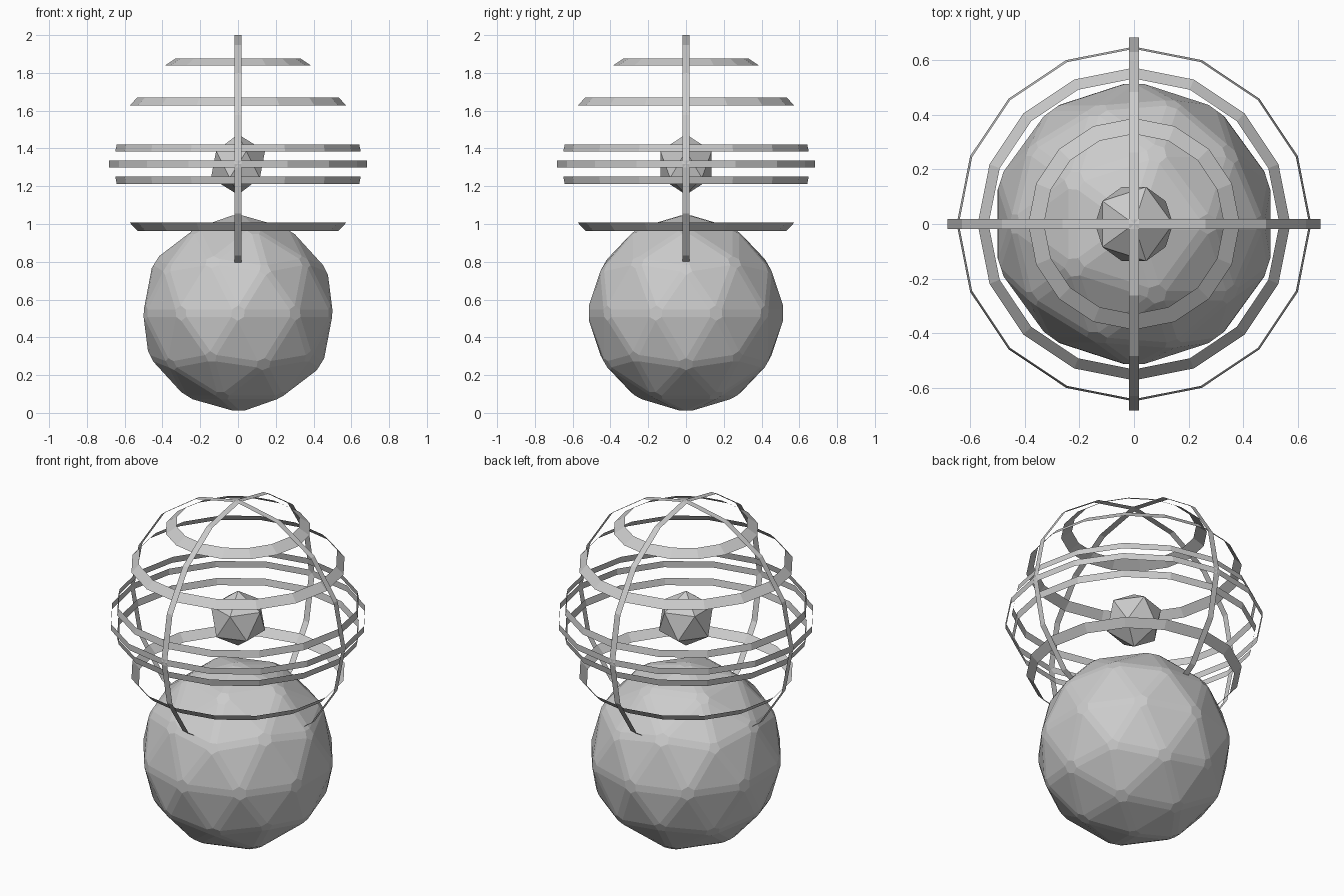
import bpy
import math

if "Cube" in bpy.data.objects:
    bpy.data.objects.remove(bpy.data.objects["Cube"])

CZ = 1.317   # centre height of the cage
R = 0.683    # cage radius
W = 0.018    # half width of the hoops
N = 16       # sides per hoop


def ribbon(name, r0, z0, r1, z1, centre=CZ, rot=(0, 0, 0)):
    """Open 16-sided band between two circles."""
    verts, faces = [], []
    for i in range(N):
        a = 2 * math.pi * i / N
        c, s = math.cos(a), math.sin(a)
        verts += [(r0 * c, r0 * s, z0), (r1 * c, r1 * s, z1)]
        j = (i + 1) % N
        faces.append((2 * i, 2 * j, 2 * j + 1, 2 * i + 1))
    mesh = bpy.data.meshes.new(name)
    mesh.from_pydata(verts, [], faces)
    ob = bpy.data.objects.new(name, mesh)
    ob.location.z = centre
    ob.rotation_euler = rot
    bpy.context.collection.objects.link(ob)
    return ob


def ball(name, radius, z, subdivisions):
    bpy.ops.mesh.primitive_ico_sphere_add(
        subdivisions=subdivisions, radius=radius, location=(0, 0, z))
    ob = bpy.context.object
    ob.name = name
    return ob


# Base ball with slightly softened edges, and the floating core
base = ball("base_ball", 0.528, 0.528, 2)
bevel = base.modifiers.new("soft_edges", 'BEVEL')
bevel.width = 0.02
bevel.segments = 1
bevel.limit_method = 'NONE'
ball("core", 0.16, 1.315, 1)

# Three great hoops
ribbon("equator_hoop", R, -W, R, W)
ribbon("front_back_hoop", R, -W, R, W, rot=(0, math.pi / 2, 0))
ribbon("left_right_hoop", R, -W, R, W, rot=(math.pi / 2, 0, 0))

# Slanted latitude bands, mirrored above and below the equator
bands = [(0.65, 0.066, 0.642, 0.104),
         (0.573, 0.31, 0.533, 0.353),
         (0.388, 0.521, 0.33, 0.56)]
for i, (r0, z0, r1, z1) in enumerate(bands):
    ribbon(f"upper_band_{i + 1}", r0, z0, r1, z1)
    ribbon(f"lower_band_{i + 1}", r1, -z1, r0, -z0)
